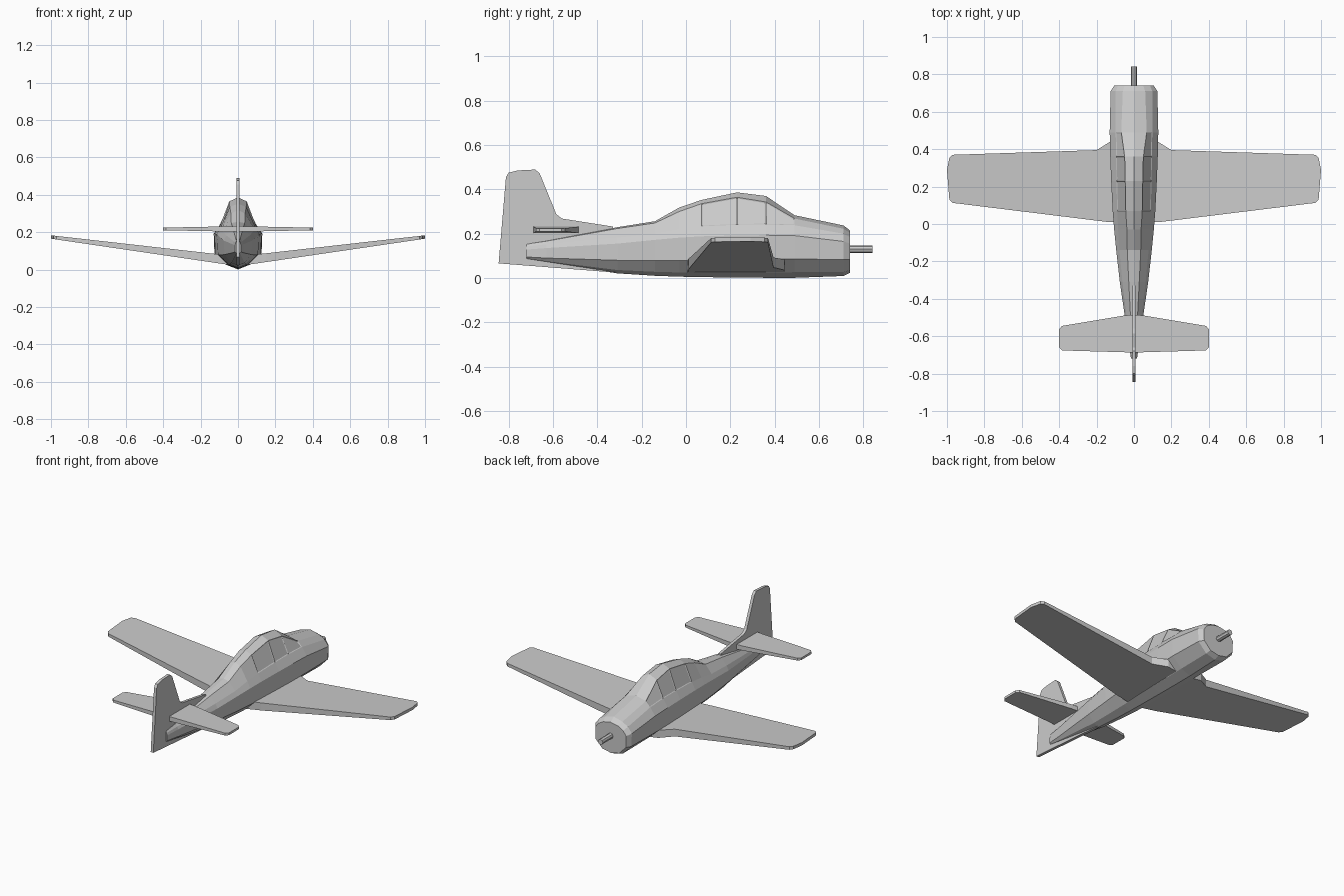
import bpy, bmesh
from mathutils import Matrix


def finish(name, bm):
    bmesh.ops.recalc_face_normals(bm, faces=bm.faces)
    mesh = bpy.data.meshes.new(name)
    bm.to_mesh(mesh)
    bm.free()
    obj = bpy.data.objects.new(name, mesh)
    bpy.context.collection.objects.link(obj)
    return obj


def half_slab(name, outline, top, bottom):
    """Flat panel from a right-hand plan outline, mirrored to the left."""
    bm = bmesh.new()
    up = [bm.verts.new((x, y, top(x))) for x, y in outline]
    lo = [bm.verts.new((x, y, bottom(x))) for x, y in outline]
    bm.faces.new(up)
    bm.faces.new(lo[::-1])
    n = len(outline)
    for i in range(n):
        j = (i + 1) % n
        if outline[i][0] or outline[j][0]:
            bm.faces.new((up[i], lo[i], lo[j], up[j]))
    obj = finish(name, bm)
    obj.modifiers.new("mirror", 'MIRROR').use_clip = True
    return obj


# Fuselage sections: y, top z, then (x, z) of canopy ridge, sill,
# upper side, lower side and belly edge, then bottom z
sections = [
    (-0.72, .155, .008, .153, .013, .142, .016, .128, .016, .095, .010, .088, .086),
    (-0.63, .169, .012, .166, .024, .152, .029, .135, .028, .090, .015, .076, .070),
    (-0.31, .229, .028, .223, .062, .182, .076, .155, .072, .080, .035, .036, .021),
    (-0.14, .256, .036, .248, .078, .199, .095, .172, .092, .078, .045, .028, .010),
    (-0.03, .318, .038, .300, .085, .220, .106, .182, .103, .078, .050, .025, .006),
    (0.07, .352, .044, .335, .090, .233, .114, .188, .110, .080, .054, .025, .004),
    (0.23, .386, .047, .364, .094, .240, .122, .192, .118, .082, .058, .025, .002),
    (0.36, .370, .050, .343, .096, .242, .127, .193, .123, .084, .060, .025, .001),
    (0.49, .283, .068, .268, .098, .238, .130, .191, .126, .085, .062, .026, .001),
    (0.71, .237, .060, .222, .098, .200, .125, .165, .121, .084, .065, .026, .009),
    (0.74, .214, .050, .204, .086, .184, .106, .155, .104, .084, .058, .036, .024),
]
bm = bmesh.new()
rings = []
for s in sections:
    half = [(s[i], s[i + 1]) for i in range(2, 12, 2)]
    pts = [(0, s[1])] + half + [(0, s[12])] + [(-x, z) for x, z in half[::-1]]
    rings.append([bm.verts.new((x, s[0], z)) for x, z in pts])
glass = []
for k, (a, b) in enumerate(zip(rings, rings[1:])):
    for i in range(12):
        j = (i + 1) % 12
        f = bm.faces.new((a[i], a[j], b[j], b[i]))
        if 5 <= k <= 7 and i in (1, 10):
            glass.append(f)
bm.faces.new(rings[0])
bm.faces.new(rings[-1])
bmesh.ops.recalc_face_normals(bm, faces=bm.faces)
# Canopy panes set slightly into their frames
bmesh.ops.inset_individual(bm, faces=glass, thickness=0.007, depth=-0.003)
finish("fuselage", bm)

# Wings with dihedral and a root extension at the leading edge
half_slab("wing", [(0, .445), (.12, .445), (.20, .395), (.97, .370), (.987, .355),
                   (1, .29), (.987, .13), (.97, .113), (.15, .012), (0, .005)],
          lambda x: .070 + .113 * x, lambda x: .018 + .147 * x)

# Horizontal tail
half_slab("tailplane", [(0, -.485), (.05, -.489), (.385, -.545), (.4, -.562),
                        (.4, -.66), (.385, -.676), (.04, -.686), (0, -.688)],
          lambda x: .232 - .02 * x, lambda x: .202 + .02 * x)

# Fin, rudder and dorsal fillet as one flat panel
fin = [(-.845, .066), (-.812, .455), (-.80, .475), (-.76, .485), (-.68, .489),
       (-.66, .472), (-.60, .325), (-.585, .288), (-.56, .268), (-.33, .232),
       (-.31, .15), (-.31, .024)]
bm = bmesh.new()
face = bm.faces.new([bm.verts.new((-.009, y, z)) for y, z in fin])
ext = bmesh.ops.extrude_face_region(bm, geom=[face], use_keep_orig=True)
bmesh.ops.translate(bm, vec=(.018, 0, 0),
                    verts=[v for v in ext["geom"] if isinstance(v, bmesh.types.BMVert)])
finish("fin", bm)

# Propeller shaft
bm = bmesh.new()
bmesh.ops.create_cone(bm, cap_ends=True, segments=8, radius1=.017, radius2=.017, depth=.12,
                      matrix=Matrix.Translation((0, .782, .13)) @ Matrix.Rotation(1.5708, 4, 'X'))
finish("propeller_shaft", bm)
